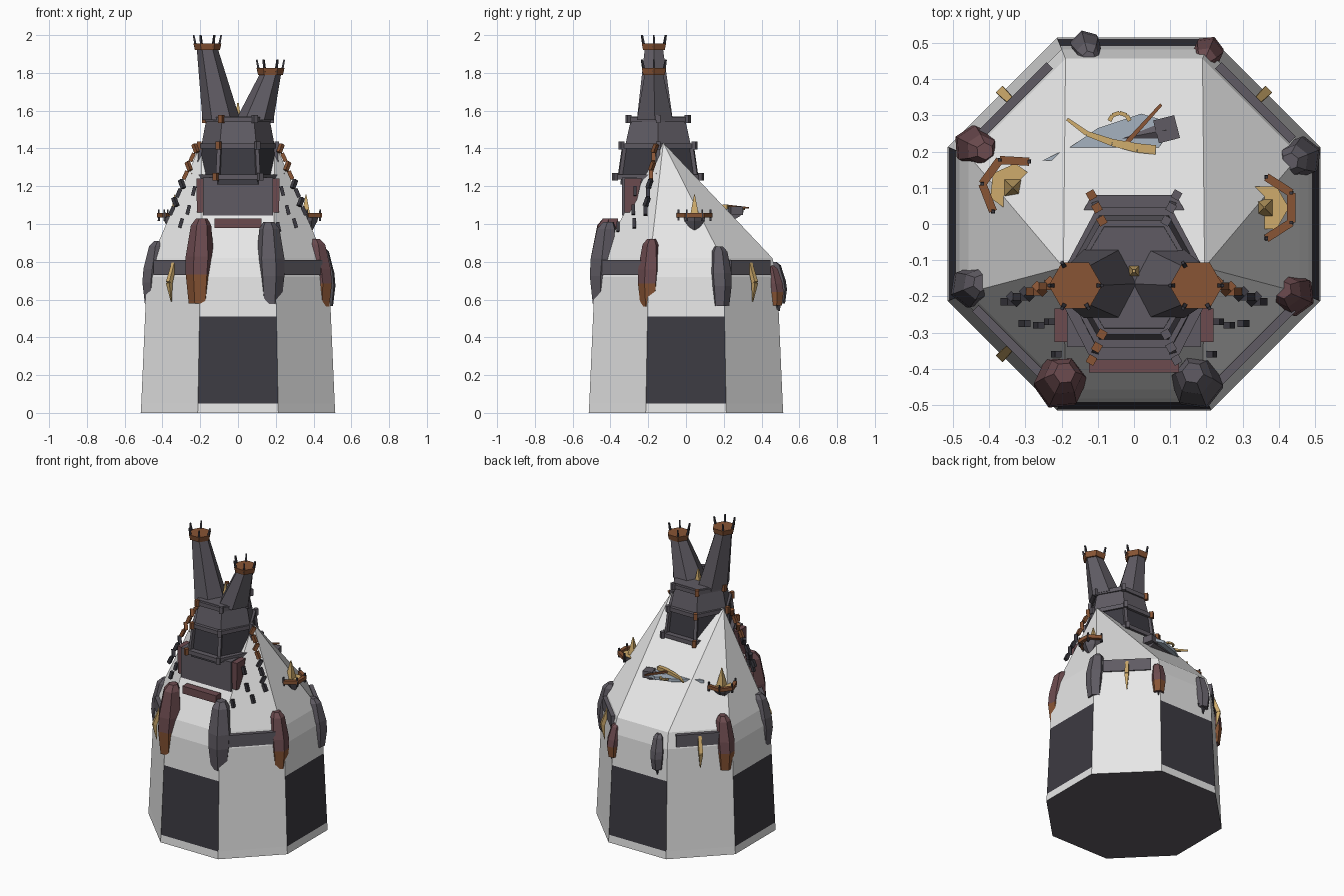
import bpy, bmesh, math
from mathutils import Vector, Matrix

cube = bpy.data.objects.get("Cube")
if cube:
    bpy.data.objects.remove(cube, do_unlink=True)


def material(name, rgb):
    m = bpy.data.materials.new(name)
    m.use_nodes = True
    m.diffuse_color = (*rgb, 1)
    m.node_tree.nodes["Principled BSDF"].inputs["Base Color"].default_value = (*rgb, 1)
    return m


WHITE = material("white plaster", (0.8, 0.8, 0.8))
SLATE = material("slate grey", (0.115, 0.105, 0.125))
CHAR = material("charcoal", (0.045, 0.043, 0.054))
MAROON = material("maroon", (0.15, 0.07, 0.078))
RUST = material("rust orange", (0.25, 0.09, 0.035))
GOLD = material("pale gold", (0.62, 0.41, 0.15))
BLUE = material("pale blue", (0.38, 0.45, 0.53))


def finish(name, bm, mats):
    bmesh.ops.recalc_face_normals(bm, faces=bm.faces)
    me = bpy.data.meshes.new(name)
    bm.to_mesh(me)
    bm.free()
    for m in mats:
        me.materials.append(m)
    ob = bpy.data.objects.new(name, me)
    bpy.context.collection.objects.link(ob)
    return ob


def ring(c, rx, ry=None, n=6, phase=0.0):
    ry = rx if ry is None else ry
    return [Vector((c[0] + rx * math.cos(phase + math.tau * i / n),
                    c[1] + ry * math.sin(phase + math.tau * i / n), c[2])) for i in range(n)]


def loft(name, rings, mats, bands=None):
    """Skin between rings; bands gives a material slot for each span."""
    bm = bmesh.new()
    vs = [[bm.verts.new(p) for p in r] for r in rings]
    n = len(rings[0])
    for k in range(len(vs) - 1):
        for i in range(n):
            j = (i + 1) % n
            f = bm.faces.new((vs[k][i], vs[k][j], vs[k + 1][j], vs[k + 1][i]))
            f.material_index = bands[k] if bands else 0
    bm.faces.new(vs[0])
    top = bm.faces.new(vs[-1])
    top.material_index = bands[-1] if bands else 0
    return finish(name, bm, mats)


def beam(name, a, b, r1, r2, mat, n=4):
    a, b = Vector(a), Vector(b)
    rot = (b - a).to_track_quat('Z', 'Y')
    rings = [[p + rot @ q for q in ring((0, 0, 0), r, n=n, phase=math.pi / n)]
             for p, r in ((a, r1), (b, r2))]
    return loft(name, rings, [mat])


def box(name, c, size, mat, turn=0.0):
    bm = bmesh.new()
    bmesh.ops.create_cube(bm, size=1, matrix=Matrix.Translation(c)
                          @ Matrix.Rotation(turn, 4, 'Z') @ Matrix.Diagonal((*size, 1)))
    return finish(name, bm, [mat])


# Octagonal walls with twin-peaked roof
bm = bmesh.new()
levels = [(0, .515), (.05, .512), (.51, .492), (.72, .483), (.82, .457)]
k8 = 1 / math.cos(math.pi / 8)
walls = [[bm.verts.new(p) for p in ring((0, 0, z), r * k8, n=8, phase=math.pi / 8)]
         for z, r in levels]
for s in range(len(levels) - 1):
    for i in range(8):
        j = (i + 1) % 8
        f = bm.faces.new((walls[s][i], walls[s][j], walls[s + 1][j], walls[s + 1][i]))
        f.material_index = 1 if s == 1 and i % 2 == 1 else 0
bm.faces.new(walls[0]).material_index = 2
peak_r, peak_l = (bm.verts.new((x, -.12, 1.43)) for x in (.195, -.195))
rim = walls[-1]
for i in range(8):
    a, b = rim[i], rim[(i + 1) % 8]
    if a.co.x * b.co.x < 0 and abs(a.co.y - b.co.y) < .01:
        pa, pb = (peak_r, peak_l) if a.co.x > 0 else (peak_l, peak_r)
        bm.faces.new((a, b, pb, pa))
    else:
        bm.faces.new((a, b, peak_r if a.co.x + b.co.x > 0 else peak_l))
bm.faces.new((peak_r, peak_l, rim[1], rim[2])) if not peak_r.link_faces else None
finish("walls_and_roof", bm, [WHITE, CHAR, SLATE])

# Planks and tusks on the diagonal walls
for q in range(4):
    a = math.pi / 4 + q * math.pi / 2
    d = Vector((math.cos(a), math.sin(a), 0))
    box("rim_plank", d * .475 + Vector((0, 0, .77)), (.025, .29, .08), SLATE, a)
    if q != 3:
        beam("tusk", d * .475 + Vector((0, 0, .8)), d * .515 + Vector((0, 0, .69)), .014, .018, GOLD)
        beam("tusk_tip", d * .515 + Vector((0, 0, .69)), d * .5 + Vector((0, 0, .59)), .018, .003, GOLD)


# Hanging claws around the rim
def claw(x, y, top, low, r, red):
    d = Vector((x, y, 0)).normalized()
    h = top - low
    def sec(t, s, out):
        c = Vector((x, y, low + h * t)) + d * out
        return ring(c, r * s, n=6, phase=math.atan2(y, x))
    rings = [sec(.15, .75, .012), sec(.44, .95, .014), sec(.62, 1, .005),
             sec(.93, .72, -.01), sec(1, .4, -.02)]
    mats = [MAROON, RUST] if red else [SLATE, SLATE]
    loft("red_claw" if red else "grey_claw", rings, mats, [1, 0, 0, 0])
    side = Vector((-d.y, d.x, 0))
    for s, drop in ((-.5, .06), (0, 0), (.5, .03)):
        p = Vector((x, y, low)) + side * s * r + d * (.3 * r if s == 0 else -.1 * r)
        beam("claw_finger", p + Vector((0, 0, h * .22)), p + Vector((0, 0, drop * h * 2)),
             r * .42, r * .1, CHAR)


for c in ((-.2, -.43, 1.03, .5, .075, True), (.17, -.43, 1.01, .5, .075, False),
          (.43, -.19, .92, .5, .062, True), (-.44, -.17, .91, .52, .06, False),
          (.45, .18, .88, .51, .06, False), (-.43, .21, .9, .5, .06, True),
          (.2, .465, .78, .53, .045, True), (-.13, .48, .8, .54, .045, False)):
    claw(*c)

# Tower tiers, hexagonal with collars
CY = -.148


def hexring(z, rx, ry):
    return ring((0, CY, z), rx, ry / math.cos(math.pi / 6))


loft("tower_lower", [hexring(1.21, .21, .2), hexring(1.41, .195, .175)], [CHAR])
loft("tower_upper", [hexring(1.41, .195, .175), hexring(1.57, .165, .14)], [SLATE])
for z, rx, ry in ((1.25, .235, .228), (1.415, .205, .193), (1.555, .178, .157)):
    loft("tower_collar", [hexring(z - .015, rx, ry), hexring(z + .012, rx, ry)], [SLATE])
    for i, p in enumerate(hexring(z, rx, ry)):
        box("collar_stud", p, (.024, .024, .042), RUST if i in (2, 3, 4) else SLATE,
            i * math.pi / 3)
for a, b in zip(hexring(1.24, .212, .203), hexring(1.42, .196, .177)):
    beam("tower_post", a, b, .014, .014, SLATE)

# Front apron below the tower
box("apron", (0, -.24, 1.145), (.37, .2, .2), SLATE)
for s in (-1, 1):
    loft("apron_post", [ring((s * .2, -.30, 1.06), .025, .035, 4, math.pi / 4),
                        ring((s * .195, -.28, 1.24), .035, .065, 4, math.pi / 4)], [MAROON])
box("red_sill", (0, -.385, 1.005), (.25, .05, .05), MAROON)

# Twin chimneys with caps and prongs
for s, zt, xt in ((-1, 1.925, -.162), (1, 1.795, .172)):
    loft("chimney", [ring((s * .088, -.165, 1.55), .1, .11),
                     ring((xt, -.17, zt), .056, .056)], [SLATE])
    loft("chimney_cap", [ring((xt, -.17, zt - .005), .066), ring((xt, -.17, zt + .03), .074)], [RUST])
    for i in range(6):
        if i in (0, 2, 3, 4, 5):
            a = i * math.pi / 3
            p = Vector((xt + .06 * math.cos(a), -.17 + .06 * math.sin(a), zt + .01))
            beam("cap_prong", p, p + Vector((.013 * math.cos(a), .013 * math.sin(a), .065)),
                 .009, .006, CHAR)
beam("gold_crest", (0, -.13, 1.56), (0, -.13, 1.64), .022, .006, GOLD)

# Side balconies with rails and spires
for s, cx, cy in ((-1, -.335, .1), (1, .36, .045)):
    c = Vector((cx, cy, 1.035))
    yaw = math.pi * .8 if s < 0 else 0.0
    loft("balcony", [ring(c + Vector((s * .02, 0, -.08)), .008, n=6, phase=yaw),
                     ring(c + Vector((0, 0, -.02)), .06, n=6, phase=yaw),
                     ring(c + Vector((0, 0, .008)), .068, n=6, phase=yaw)],
         [SLATE, GOLD], [0, 0, 1])
    pts = [c + Vector((.085 * math.cos(yaw + t), .085 * math.sin(yaw + t), .012))
           for t in (-1.5, -.5, .5, 1.5)]
    for a, b in zip(pts, pts[1:]):
        beam("balcony_rail", a, b, .016, .016, RUST)
    for p in pts:
        beam("balcony_post", p - Vector((0, 0, .03)), p + Vector((0, 0, .03)), .008, .006, CHAR)
    beam("balcony_spire", c, c + Vector((0, 0, .12)), .035, .003, GOLD)

# Chains down from the peaks
for s in (-1, 1):
    a, b = Vector((s * .225, -.165, 1.4)), Vector((s * .35, -.215, 1.07))
    for i in range(8):
        p = a.lerp(b, i / 7)
        tilt = Vector((s * .01, 0, -.022)) if i % 2 else Vector((-s * .008, -.008, -.022))
        beam("chain_link", p - tilt, p + tilt, .015, .015, RUST if i < 4 else CHAR)
    for x, y, z in ((.31, -.275, 1.0), (.22, -.36, .98), (.27, -.28, 1.07), (.24, -.27, 1.17)):
        beam("roof_peg", (s * x, y, z - .02), (s * x * .95, y, z + .03), .013, .013, CHAR)

# Small winged craft above the rear roof
tail, nose = Vector((-.25, .18, 1.07)), Vector((.12, .27, 1.07))
outline = ((-.255, .175), (-.21, .175), (-.13, .2), (.06, .2), (.085, .235),
           (.07, .29), (.02, .305), (-.1, .265), (-.18, .21))
loft("craft_body", [[Vector((x, y, z)) for x, y in outline] for z in (1.06, 1.08)], [BLUE])
beam("craft_hull", (.09, .26, 1.06), (-.12, .22, 1.06), .034, .01, SLATE, 6)
box("craft_head", (.09, .262, 1.07), (.06, .065, .045), SLATE, .25)
arc = [(-.185, .29), (-.13, .25), (-.06, .225), (.01, .21), (.06, .205)]
for i, (a, b) in enumerate(zip(arc, arc[1:])):
    beam("craft_blade", (*a, 1.09), (*b, 1.09), .006 + .004 * i, .01 + .004 * min(i, 2), GOLD)
beam("craft_oar", (-.02, .225, 1.095), (.075, .33, 1.085), .009, .006, RUST)
hoop = [(-.04 + .028 * math.cos(t * math.pi / 4), .285 + .022 * math.sin(t * math.pi / 4), 1.08)
        for t in range(5)]
for a, b in zip(hoop, hoop[1:]):
    beam("craft_hoop", a, b, .008, .008, GOLD)
